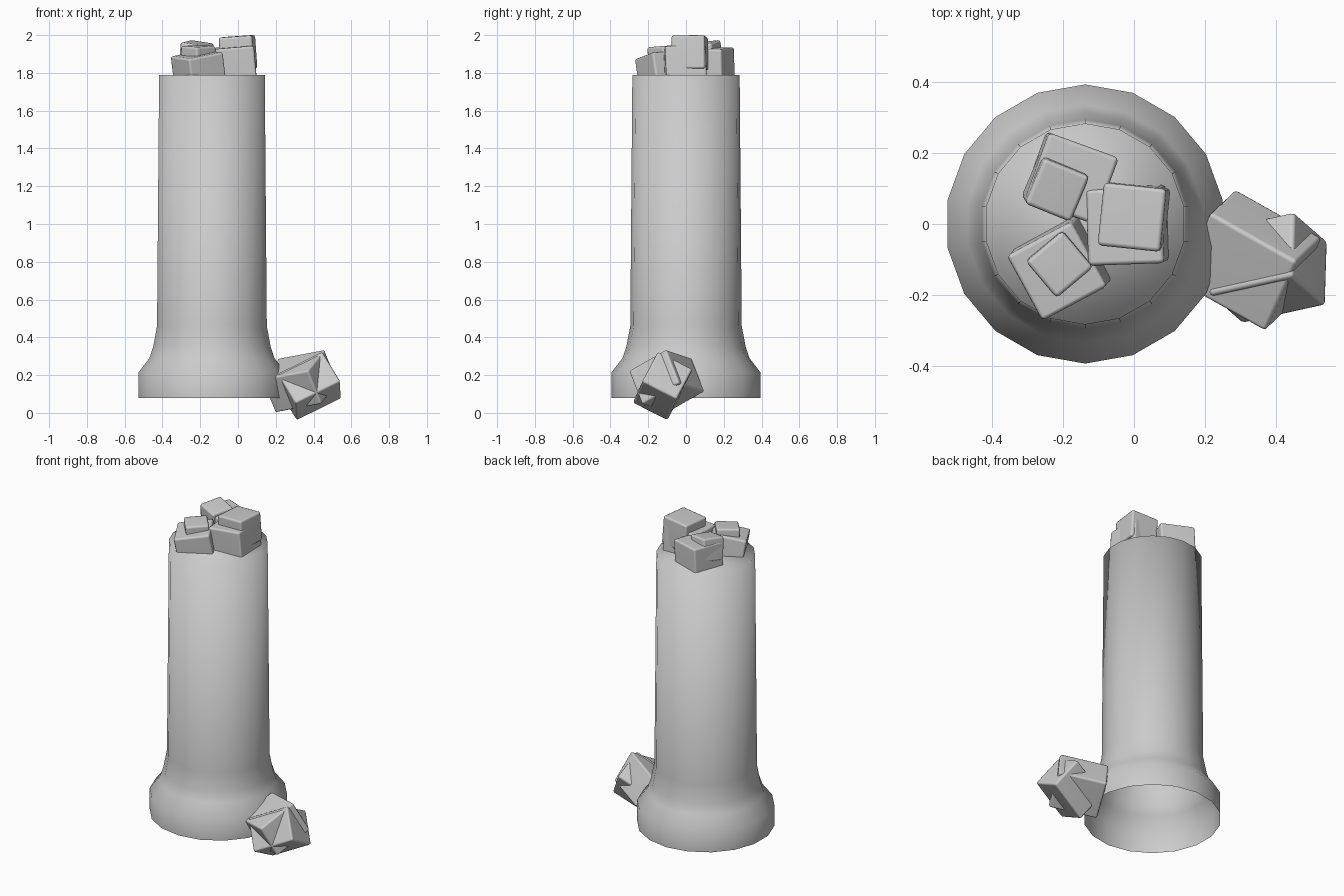
import bpy, bmesh
from math import radians, sin, cos, tau
from mathutils import Vector, Matrix, Euler

cube = bpy.data.objects.get("Cube")
if cube:
    bpy.data.objects.remove(cube, do_unlink=True)

stone = bpy.data.materials.new("stone_grey")
stone.use_nodes = True
GREY = (0.6, 0.6, 0.6, 1)
stone.diffuse_color = GREY
stone.node_tree.nodes["Principled BSDF"].inputs["Base Color"].default_value = GREY


def finish(name, bm):
    mesh = bpy.data.meshes.new(name)
    bm.to_mesh(mesh)
    bm.free()
    mesh.materials.append(stone)
    obj = bpy.data.objects.new(name, mesh)
    bpy.context.collection.objects.link(obj)
    return obj


def block(name, size, center, rot):
    """Stone cube with softly rounded edges."""
    bm = bmesh.new()
    bmesh.ops.create_cube(bm, size=1)
    bmesh.ops.scale(bm, vec=size, verts=bm.verts)
    bmesh.ops.bevel(bm, geom=bm.edges[:], offset=0.012, segments=2,
                    profile=0.5, affect='EDGES')
    for f in bm.faces:
        f.smooth = True
    obj = finish(name, bm)
    obj.matrix_world = Matrix.Translation(center) @ rot.to_4x4()
    mod = obj.modifiers.new("weighted_normals", 'WEIGHTED_NORMAL')
    mod.keep_sharp = True


def frame(x, y):
    """Rotation whose first axis is x and second lies towards y."""
    x = Vector(x).normalized()
    z = x.cross(Vector(y)).normalized()
    return Matrix((x, z.cross(x), z)).transposed()


# Column: flared foot, plain shaft, closed top, open underside
SIDES = 18
profile = [(0.394, 0.08), (0.394, 0.215), (0.336, 0.29),
           (0.316, 0.35), (0.295, 0.46), (0.284, 1.79)]
bm = bmesh.new()
rings = []
for r, z in profile:
    angles = [tau * (i + 0.5) / SIDES for i in range(SIDES)]
    rings.append([bm.verts.new((r * cos(a) - 0.138, r * sin(a), z)) for a in angles])
for low, high in zip(rings, rings[1:]):
    for i in range(SIDES):
        j = (i + 1) % SIDES
        bm.faces.new((low[i], low[j], high[j], high[i]))
bm.faces.new(rings[-1])
for f in bm.faces:
    f.smooth = True
finish("column", bm)

# Rubble on the column top: name, size, centre, tilt in degrees
rubble = [
    ("back_block", (0.21, 0.20, 0.20), (-0.18, 0.13, 1.83), (0, 3, -20)),
    ("back_chip", (0.14, 0.14, 0.14), (-0.222, 0.105, 1.89), (6, 8, -22)),
    ("front_block", (0.21, 0.21, 0.20), (-0.207, -0.12, 1.80), (4, -10, 28)),
    ("front_chip", (0.135, 0.135, 0.135), (-0.21, -0.11, 1.875), (3, -3, 40)),
    ("side_block", (0.215, 0.215, 0.22), (-0.017, -0.003, 1.828), (2, -5, 2)),
    ("side_chip", (0.178, 0.178, 0.178), (0.0, 0.02, 1.905), (1, -4, -6)),
]
for name, size, center, tilt in rubble:
    rot = Euler([radians(a) for a in tilt]).to_matrix()
    block(name, size, center, rot)

# Fallen stone beside the foot, with a second one wedged through it
a, b = (0.24, -0.135, 0.045), (-0.08, -0.2, -0.11)
fallen = frame(a, b)
block("fallen_block", (0.285, 0.245, 0.205), (0.328, -0.102, 0.168), fallen)

top = -fallen.col[2] if fallen.col[2].z < 0 else fallen.col[2]
along = Vector((0.25, 0.055, 0.123)).normalized()
ridge = Vector((0.33, -0.17, 0.262)) + top * 0.008
width = 0.205
center = ridge - top * width * 0.7071
block("wedged_block", (0.27, width, width), center,
      frame(along, top + top.cross(along)))
